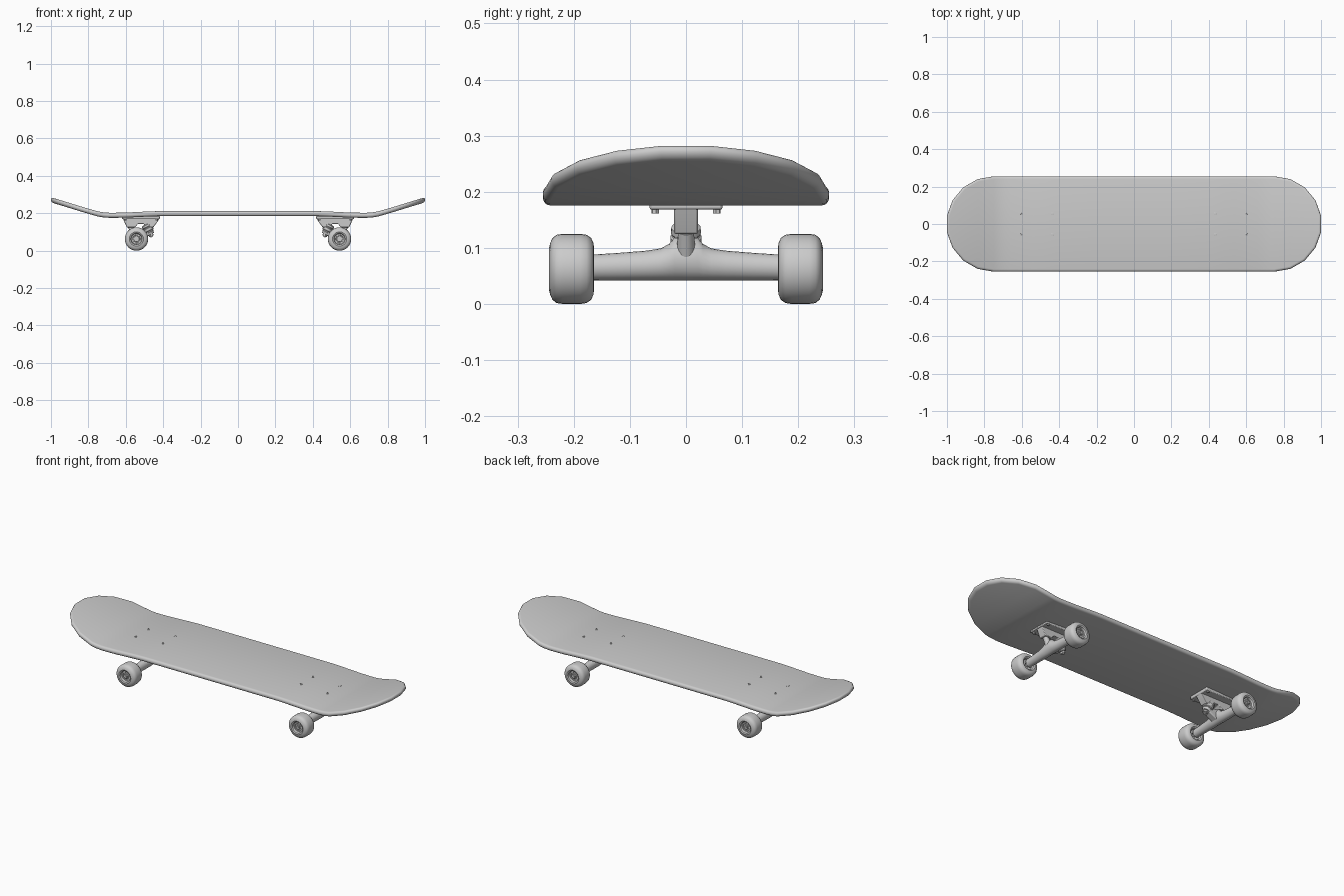
import bpy, bmesh, math
from mathutils import Vector

if "Cube" in bpy.data.objects:
    bpy.data.objects.remove(bpy.data.objects["Cube"])


def finish(name, bm, mirror=(True, False), angle=35):
    """Turn a bmesh into a smooth-shaded object, mirrored about the origin."""
    bmesh.ops.recalc_face_normals(bm, faces=bm.faces[:])
    me = bpy.data.meshes.new(name)
    bm.to_mesh(me)
    bm.free()
    ob = bpy.data.objects.new(name, me)
    bpy.context.collection.objects.link(ob)
    bpy.ops.object.select_all(action='DESELECT')
    ob.select_set(True)
    bpy.context.view_layer.objects.active = ob
    bpy.ops.object.shade_smooth_by_angle(angle=math.radians(angle))
    if any(mirror):
        m = ob.modifiers.new("Mirror", 'MIRROR')
        m.use_axis = (mirror[0], mirror[1], False)
        m.use_mirror_merge = False
    return ob


def skin(bm, rings, cap=True):
    """Bridge closed rings of points."""
    vs = [[bm.verts.new(p) for p in r] for r in rings]
    n = len(vs[0])
    for a, b in zip(vs, vs[1:]):
        for i in range(n):
            bm.faces.new((a[i], a[(i + 1) % n], b[(i + 1) % n], b[i]))
    if cap:
        bm.faces.new(vs[0])
        bm.faces.new(vs[-1])
    return vs


def lathe(name, origin, axis, profile, n=24, mirror=(True, False), loop=False):
    """Turn (distance along axis, radius) points around an axis."""
    o, ax = Vector(origin), Vector(axis).normalized()
    u = ax.orthogonal().normalized()
    v = ax.cross(u)
    bm = bmesh.new()
    rings = []
    for d, r in profile + (profile[:1] if loop else []):
        rings.append([o + ax * d + (u * math.cos(t) + v * math.sin(t)) * r
                      for t in (2 * math.pi * i / n for i in range(n))])
    skin(bm, rings, cap=not loop)
    if loop:
        bmesh.ops.remove_doubles(bm, verts=bm.verts[:], dist=1e-5)
    return finish(name, bm, mirror)


def prism(name, pts, hw, bevel=0.003):
    """Extrude an x-z outline across y from -hw to hw."""
    bm = bmesh.new()
    skin(bm, [[(x, y, z) for x, z in pts] for y in (-hw, hw)])
    ob = finish(name, bm)
    b = ob.modifiers.new("Bevel", 'BEVEL')
    b.width, b.segments = bevel, 2
    return ob


def deck_z(x):
    """Mid-height of the deck: flat middle, slight dip, upturned ends."""
    a = abs(x)
    t = min(max((a - 0.40) / 0.26, 0), 1)
    z = 0.198 - 0.009 * t * t * (3 - 2 * t)
    if a > 0.78:
        return z + 0.307 * (a - 0.73)
    return z + 0.307 * max(a - 0.68, 0) ** 2 / 0.2


# deck: capsule outline with a half-round edge, bent along its length
def outline(inset, dz):
    arc = [math.radians(t) for t in (10, 30, 50, 70, 90)]
    half = [(0.75 + (0.254 - inset) * math.cos(t), (0.255 - inset) * math.sin(t)) for t in arc]
    half += [(x, 0.255 - inset) for x in (0.72, 0.69, 0.66, 0.60, 0.54, 0.48, 0.42, 0.2)]
    side = half + [(-x, y) for x, y in reversed(half)]
    loop = side + [(x, -y) for x, y in reversed(side)]
    return [(x, y, deck_z(x) + dz) for x, y in loop]


R = 0.0135
bm = bmesh.new()
layers = [outline(R * (1 - math.cos(t)), R * math.sin(t))
          for t in (math.radians(-90 + 22.5 * i) for i in range(9))]
vs = skin(bm, layers, cap=False)
for ring in (vs[0], vs[-1]):
    n = len(ring)
    for i in range(n // 2 - 1):
        bm.faces.new((ring[i], ring[i + 1], ring[n - 2 - i], ring[n - 1 - i]))
finish("deck", bm, (False, False))

# baseplates
bm = bmesh.new()
skin(bm, [[(x, y, z) for x, y in ((0.418, -0.065), (0.62, -0.065), (0.62, 0.065), (0.418, 0.065))]
          for z in (0.168, 0.186)])
plate = finish("baseplate", bm)
b = plate.modifiers.new("Bevel", 'BEVEL')
b.width, b.segments = 0.004, 2
prism("baseplate_lugs", [(0.617, 0.178), (0.418, 0.178), (0.421, 0.168), (0.452, 0.125),
                         (0.49, 0.125), (0.505, 0.143), (0.535, 0.143), (0.55, 0.125),
                         (0.595, 0.125), (0.614, 0.168)], 0.021)

# mounting bolts and their nuts
for x in (0.435, 0.603):
    top = deck_z(x) + R
    lathe("deck_bolt", (x, 0.055, top - 0.004), (0, 0, 1),
          [(0, 0.008), (0.005, 0.008), (0.0055, 0.007), (0.0055, 0.004), (0.003, 0.0035)],
          12, (True, True))
    lathe("bolt_nut", (x, 0.055, 0.161), (0, 0, 1), [(0, 0.007), (0.009, 0.007)], 6, (True, True))

# hanger: tapered axle housing swelling to a neck in the middle
bm = bmesh.new()
stations = [(0.166, 0.088, 0.021), (0.12, 0.091, 0.022), (0.07, 0.095, 0.024),
            (0.045, 0.099, 0.026), (0.03, 0.107, 0.027), (0.02, 0.119, 0.028)]
stations += [(-y, t, r) for y, t, r in reversed(stations)]
rings = []
for y, top, rx in stations:
    zc, rz = (0.042 + top) / 2, (top - 0.042) / 2
    rings.append([(0.543 + rx * math.cos(a), y, zc + rz * math.sin(a))
                  for a in (2 * math.pi * i / 20 for i in range(20))])
skin(bm, rings)
finish("hanger", bm, angle=50)
prism("hanger_yoke", [(0.555, 0.118), (0.50, 0.112), (0.468, 0.105), (0.464, 0.088),
                      (0.50, 0.068), (0.535, 0.05)], 0.02, 0.005)
lathe("pivot", (0.55, 0, 0.08), (0.5, 0, 1), [(0, 0.018), (0.055, 0.014)], 16)

# kingpin with bushings, washer and nut
top, axis = (0.493, 0, 0.14), (-0.5, 0, -1)
lathe("upper_bushing", top, axis, [(0, 0.02), (0.004, 0.026), (0.014, 0.027), (0.02, 0.023)])
lathe("hanger_ring", top, axis, [(0.02, 0.025), (0.023, 0.028), (0.037, 0.028), (0.04, 0.025)])
lathe("lower_bushing", top, axis, [(0.04, 0.023), (0.045, 0.024), (0.056, 0.018)])
lathe("washer", top, axis, [(0.056, 0.02), (0.059, 0.02)])
lathe("kingpin_nut", top, axis, [(0.059, 0.014), (0.070, 0.014)], 6)
lathe("kingpin", top, axis, [(0, 0.007), (0.075, 0.007)], 12)

# wheels, bearings, axles
hub, out, both = (0.543, 0, 0.0625), (0, 1, 0), (True, True)
lathe("wheel", hub, out,
      [(0.180, 0.012), (0.178, 0.027), (0.168, 0.031), (0.164, 0.038), (0.165, 0.046),
       (0.169, 0.055), (0.177, 0.0607), (0.188, 0.0625), (0.220, 0.0625), (0.231, 0.0607),
       (0.238, 0.055), (0.242, 0.046), (0.244, 0.038), (0.241, 0.031), (0.230, 0.028),
       (0.227, 0.012)], 32, both, loop=True)
lathe("bearing", hub, out, [(0.226, 0.025), (0.231, 0.025), (0.231, 0.021), (0.229, 0.020),
                            (0.229, 0.016), (0.231, 0.015), (0.231, 0.008)], 24, both)
lathe("axle_nut", hub, out, [(0.229, 0.012), (0.239, 0.012)], 6, both)
lathe("axle", hub, out, [(0.15, 0.007), (0.242, 0.007)], 12, both)
